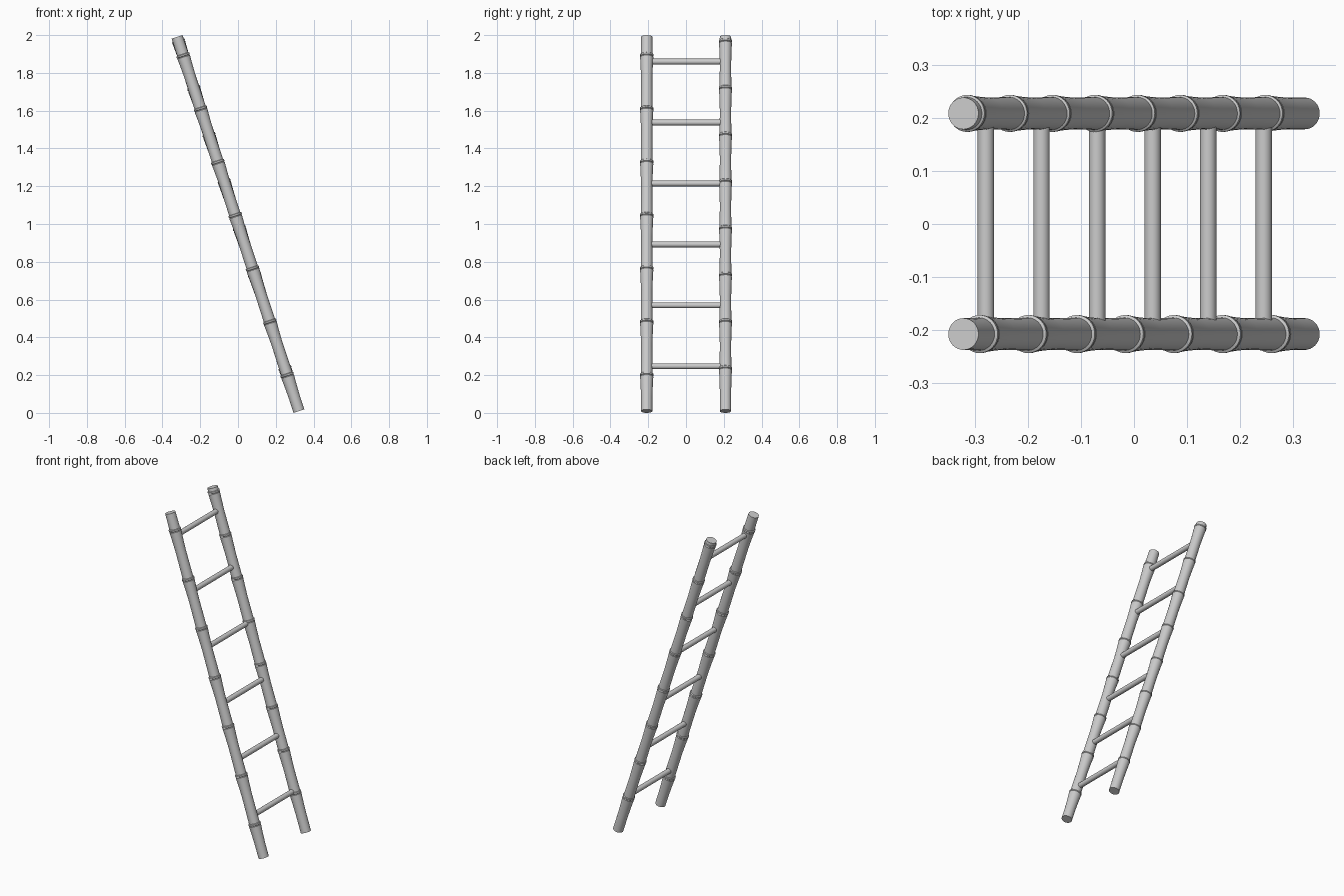
import bpy, bmesh, math
from mathutils import Vector, Matrix

if "Cube" in bpy.data.objects:
    bpy.data.objects.remove(bpy.data.objects["Cube"])

BOTTOM = Vector((0.3225, 0, 0.0094))
TOP = Vector((-0.3225, 0, 1.9906))
AXIS = TOP - BOTTOM
LENGTH = AXIS.length
TILT = math.atan2(AXIS.x, AXIS.z)


def lathe(name, profile, matrix, sides=32):
    """Closed solid of revolution from (radius, height) pairs."""
    bm = bmesh.new()
    rings = []
    for r, h in profile:
        rings.append([bm.verts.new((r * math.cos(2 * math.pi * i / sides),
                                    r * math.sin(2 * math.pi * i / sides), h))
                      for i in range(sides)])
    for a, b in zip(rings, rings[1:]):
        for i in range(sides):
            j = (i + 1) % sides
            bm.faces.new((a[i], a[j], b[j], b[i]))
    bm.faces.new(rings[0][::-1])
    bm.faces.new(rings[-1])
    mesh = bpy.data.meshes.new(name)
    bm.to_mesh(mesh)
    bm.free()
    ob = bpy.data.objects.new(name, mesh)
    bpy.context.collection.objects.link(ob)
    ob.matrix_world = matrix
    bpy.ops.object.select_all(action='DESELECT')
    ob.select_set(True)
    bpy.context.view_layer.objects.active = ob
    bpy.ops.object.shade_smooth_by_angle(angle=math.radians(30))
    return ob


def bamboo_profile(first, spacing, count, r, flare):
    """Stalk that swells below each node, with a stepped lip at the node."""
    profile = [(r, 0)]
    for k in range(count):
        h = first + k * spacing
        profile += [(r, h - 0.13), (r + 0.4 * (flare - r), h - 0.06),
                    (flare - 0.001, h - 0.014), (flare - 0.003, h - 0.011),
                    (flare, h - 0.008), (flare, h), (r + 0.001, h + 0.003)]
    profile.append((r, LENGTH))
    return profile


# Leaning bamboo rails, with different node spacing on each
tilt = Matrix.Rotation(TILT, 4, 'Y')
for name, y, first, spacing, count, flare in (
        ("front_rail", -0.208, 0.206, 0.2965, 7, 0.036),
        ("back_rail", 0.209, 0.2425, 0.26, 8, 0.035)):
    lathe(name, bamboo_profile(first, spacing, count, 0.030, flare),
          Matrix.Translation(BOTTOM + Vector((0, y, 0))) @ tilt)

# Six round rungs between the rails
for k in range(6):
    pos = BOTTOM + AXIS * ((0.247 + 0.3225 * k - BOTTOM.z) / AXIS.z)
    lathe(f"rung_{k + 1}", [(0.0155, -0.2), (0.0155, 0.2)],
          Matrix.Translation(pos) @ Matrix.Rotation(math.pi / 2, 4, 'X'), 24)
